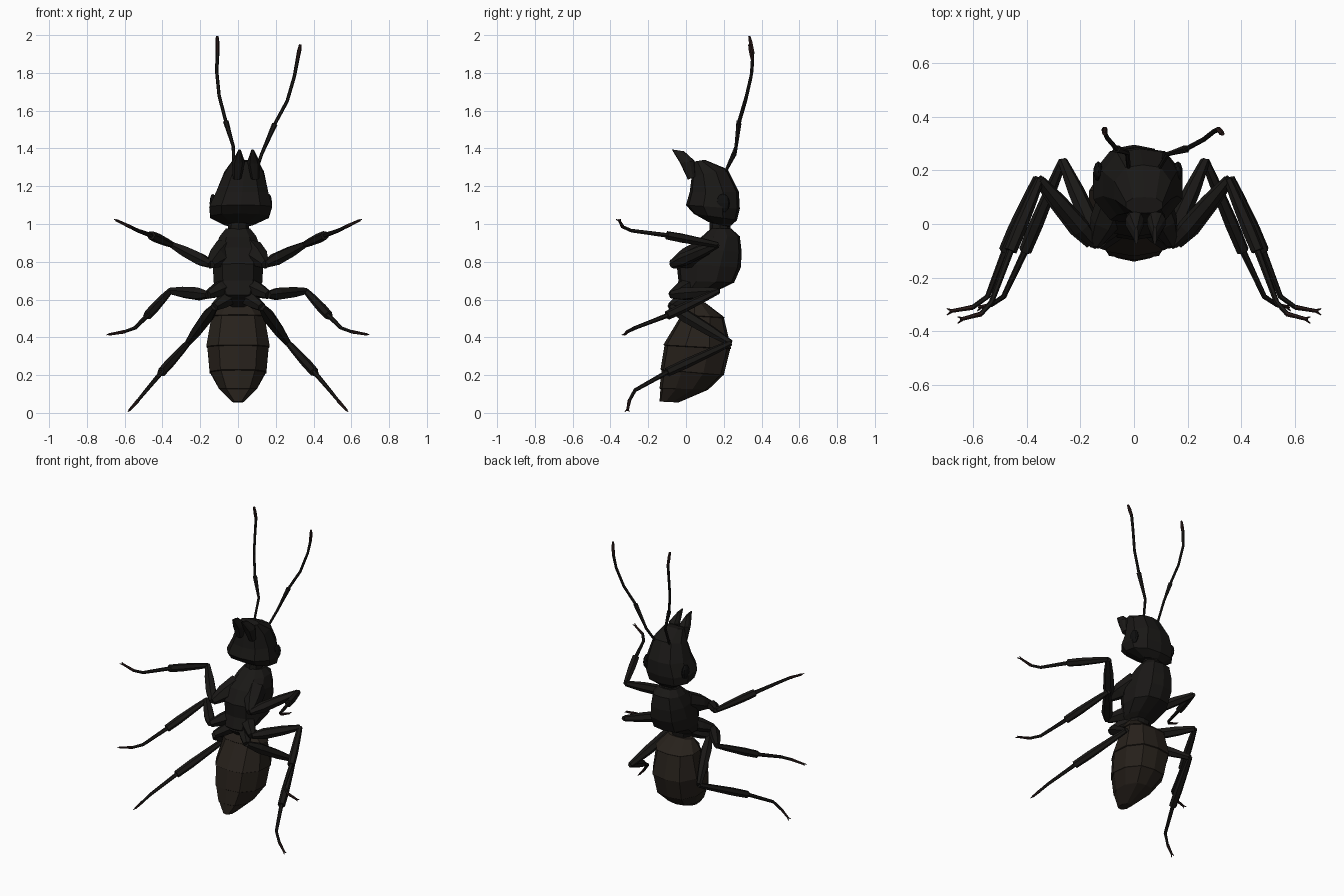
import bpy, bmesh, math
from mathutils import Vector

if "Cube" in bpy.data.objects:
    bpy.data.objects.remove(bpy.data.objects["Cube"])


def material(name, rgb):
    m = bpy.data.materials.new(name)
    m.diffuse_color = (*rgb, 1)
    m.use_nodes = True
    m.node_tree.nodes["Principled BSDF"].inputs["Base Color"].default_value = m.diffuse_color
    return m


BLACK = material("black_shell", (0.010, 0.009, 0.008))
BROWN = material("brown_shell", (0.020, 0.015, 0.011))
RED = material("red_brown", (0.022, 0.010, 0.009))
EYE = material("eye_black", (0.005, 0.005, 0.005))


def skin(name, rings, mat):
    """Bridge equal-sized rings of points and cap both ends."""
    bm = bmesh.new()
    rows = [[bm.verts.new(p) for p in r] for r in rings]
    n = len(rows[0])
    for a, b in zip(rows, rows[1:]):
        for i in range(n):
            j = (i + 1) % n
            bm.faces.new((a[i], a[j], b[j], b[i]))
    bm.faces.new(rows[0])
    bm.faces.new(rows[-1])
    bmesh.ops.recalc_face_normals(bm, faces=bm.faces)
    me = bpy.data.meshes.new(name)
    bm.to_mesh(me)
    bm.free()
    me.materials.append(mat)
    ob = bpy.data.objects.new(name, me)
    bpy.context.collection.objects.link(ob)
    return ob


# Boxy ten-sided cross-section: (sideways, front-to-back)
SECTION = [(0, -1), (.62, -.9), (1, -.35), (1, .35), (.62, .9),
           (0, 1), (-.62, .9), (-1, .35), (-1, -.35), (-.62, -.9)]


def body(name, slices, mat, x_of=lambda z: 0, lip=0):
    """Slices: belly y, belly z, back y, back z, half width."""
    rings = []
    for k, (fy, fz, by, bz, w) in enumerate(slices):
        scales = (1, 1 - lip) if lip and 0 < k < len(slices) - 1 else (1,)
        for s in scales:
            ring = []
            for u, v in SECTION:
                t = .5 + v * s / 2
                z = fz + (bz - fz) * t
                ring.append((x_of(z) + u * w * s, fy + (by - fy) * t, z - (1 - s) * .1))
            rings.append(ring)
    return skin(name, rings, mat)


def tube(name, pts, radii, mat, sides=6):
    pts = [Vector(p) for p in pts]
    rings = []
    for i, (p, r) in enumerate(zip(pts, radii)):
        d = pts[min(i + 1, len(pts) - 1)] - pts[max(i - 1, 0)]
        a = d.cross(Vector((0.1, 0.3, 1)) if abs(d.normalized().z) < .8 else Vector((0, 1, 0))).normalized()
        b = d.normalized().cross(a)
        rings.append([p + r * (a * math.cos(2 * math.pi * k / sides) + b * math.sin(2 * math.pi * k / sides))
                      for k in range(sides)])
    return skin(name, rings, mat)


# Head leans a little to one side
def lean(z):
    return .01 + .1 * (z - 1.05)


body("head", [(.12, 1.01, .23, .985, .075), (.04, 1.055, .27, 1.02, .155),
              (.0, 1.10, .285, 1.08, .166), (.02, 1.17, .28, 1.17, .138),
              (.03, 1.25, .22, 1.29, .105), (.04, 1.33, .10, 1.34, .068)], BLACK, lean)
tube("neck", [(0, .18, .94), (.005, .18, 1.02)], [.055, .055], BLACK, 8)

# Jaws and eyes
for s, side in ((-1, "left"), (1, "right")):
    body(side + "_jaw", [(.01, 1.235, .05, 1.25, .022), (-.03, 1.32, .045, 1.335, .034),
                         (-.075, 1.395, -.01, 1.385, .007)], BLACK,
         lambda z: .043 + s * (.048 - .09 * (z - 1.24)))
    bpy.ops.mesh.primitive_uv_sphere_add(segments=10, ring_count=6, radius=1,
                                         location=(.015 + s * .148, .195, 1.11))
    eye = bpy.context.object
    eye.name = side + "_eye"
    eye.scale = (.018, .038, .05)
    eye.data.materials.append(EYE)

# Thorax, waist and abdomen
body("thorax", [(.13, .975, .24, .975, .065), (.08, .93, .285, .935, .098),
                (.0, .875, .295, .85, .122), (-.05, .79, .29, .77, .132),
                (-.04, .70, .255, .69, .13), (-.06, .625, .14, .635, .10),
                (-.02, .59, .06, .60, .06)], BLACK)
body("waist", [(-.01, .65, .10, .65, .05), (-.05, .605, .10, .61, .075),
               (.0, .56, .09, .56, .05)], BLACK)
body("abdomen", [(.02, .585, .10, .585, .09), (-.03, .52, .205, .505, .145),
                 (-.12, .36, .24, .34, .168), (-.135, .23, .20, .20, .15),
                 (-.14, .13, .12, .125, .10), (-.14, .06, -.04, .055, .03)],
     BROWN, lip=.035)

# Legs: coxa root, coxa tip, knee, shin end, then three foot joints
LEGS = {
    "front": [(.07, .10, .86), (.145, -.075, .785), (.35, .165, .89), (.46, -.10, .94),
              (.53, -.29, .965), (.57, -.335, .985), (.645, -.355, 1.02)],
    "middle": [(.04, .04, .68), (.16, -.075, .625), (.36, .17, .645), (.48, -.10, .515),
               (.545, -.27, .45), (.60, -.31, .43), (.685, -.325, .415)],
    "hind": [(.03, .02, .62), (.125, -.08, .56), (.265, .235, .37), (.405, -.10, .215),
             (.485, -.27, .12), (.53, -.30, .065), (.575, -.31, .014)],
}
COXA_R = {"front": .065, "middle": .05, "hind": .045}
for s, side in ((-1, "left"), (1, "right")):
    for kind, path in LEGS.items():
        p = [Vector((s * x, y, z)) for x, y, z in path]
        nm = f"{side}_{kind}_"
        r = COXA_R[kind]
        tube(nm + "coxa", [p[0], p[0].lerp(p[1], .55), p[1]], [r, r * .85, .024], BLACK)
        tube(nm + "thigh", [p[1], p[1].lerp(p[2], .25), p[1].lerp(p[2], .65), p[2]],
             [.02, .036, .031, .018], BLACK)
        tube(nm + "shin", [p[2], p[2].lerp(p[3], .25), p[2].lerp(p[3], .7), p[3]],
             [.016, .021, .026, .024], BLACK)
        tube(nm + "foot", [p[3], p[4], p[5]], [.013, .010, .009], BLACK)
        tube(nm + "toe", [p[5], p[5].lerp(p[6], .5), p[6]], [.010, .008, .007], RED)
        d = (p[6] - p[5]).normalized()
        for k in (-1, 1):
            tube(nm + "claw", [p[6] - d * .012, p[6] + d * .012 + Vector((0, k * .012, 0))],
                 [.006, .002], RED, 4)

# Antennae, posed unevenly
ANTENNAE = {
    "left": [(-.02, .21, 1.28), (-.025, .265, 1.41), (-.065, .28, 1.545), (-.10, .32, 1.68),
             (-.113, .35, 1.81), (-.108, .353, 1.91), (-.11, .335, 1.995)],
    "right": [(.095, .21, 1.28), (.125, .26, 1.37), (.195, .28, 1.53), (.26, .315, 1.65),
              (.298, .345, 1.78), (.315, .352, 1.87), (.33, .335, 1.95)],
}
for side, path in ANTENNAE.items():
    p = [Vector(q) for q in path]
    tube(side + "_antenna_base", [p[0], p[1], p[1].lerp(p[2], .3), p[2]],
         [.008, .009, .010, .015], BLACK)
    tube(side + "_antenna_whip", p[2:6], [.009, .009, .009, .010], BLACK)
    tube(side + "_antenna_tip", [p[5], p[5].lerp(p[6], .6), p[6]], [.010, .011, .007], RED)
